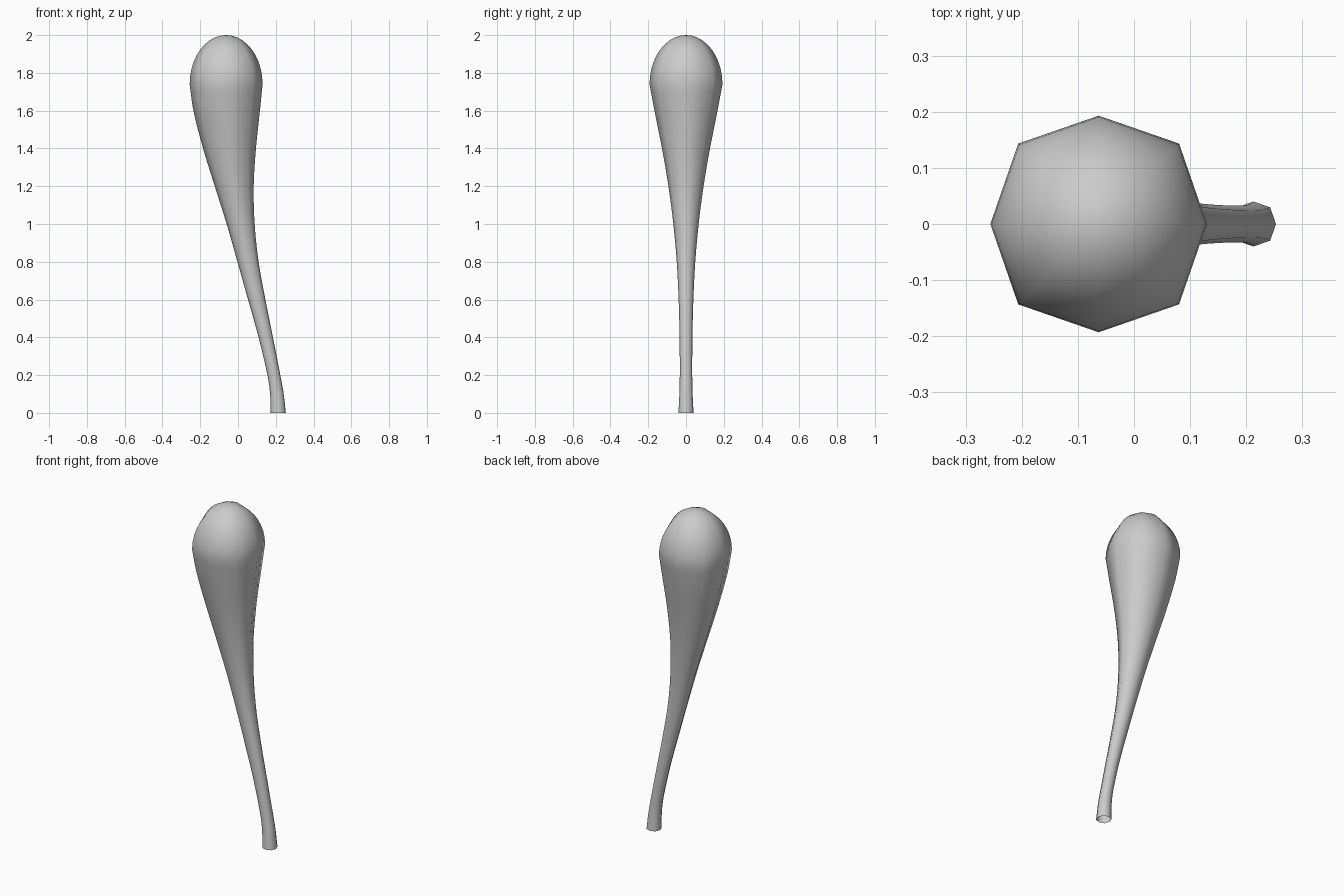
import bpy, bmesh, math

if "Cube" in bpy.data.objects:
    bpy.data.objects.remove(bpy.data.objects["Cube"])

# Profile stations: height, centre x, half-width in x, half-width in y
STATIONS = [
    (0.00, 0.213, 0.040, 0.040), (0.10, 0.206, 0.036, 0.035),
    (0.20, 0.190, 0.034, 0.033), (0.40, 0.147, 0.038, 0.034),
    (0.60, 0.099, 0.046, 0.039), (0.80, 0.053, 0.056, 0.049),
    (1.00, 0.014, 0.074, 0.067), (1.20, -0.020, 0.103, 0.093),
    (1.40, -0.045, 0.140, 0.127), (1.60, -0.060, 0.176, 0.167),
    (1.74, -0.063, 0.193, 0.193),
]
SIDES, STEPS, DOME = 8, 3, 10


def spline(a, b, c, d, t):
    """Smooth step between stations b and c."""
    h = c[0] - b[0]
    out = [b[0] + h * t]
    for i in range(1, 4):
        m0 = (c[i] - a[i]) / max(c[0] - a[0], 1e-6) * h
        m1 = (d[i] - b[i]) / max(d[0] - b[0], 1e-6) * h
        out.append((2*t**3 - 3*t*t + 1) * b[i] + (t**3 - 2*t*t + t) * m0
                   + (3*t*t - 2*t**3) * c[i] + (t**3 - t*t) * m1)
    return out


# Handle and tapering body
rows = []
n = len(STATIONS)
for i in range(n - 1):
    a, d = STATIONS[max(i - 1, 0)], STATIONS[min(i + 2, n - 1)]
    for k in range(STEPS):
        rows.append((*spline(a, STATIONS[i], STATIONS[i + 1], d, k / STEPS), 1.05))

# Rounded head
z0, cx, r, _ = STATIONS[-1]
for k in range(DOME):
    u = k / DOME * math.pi / 2
    w = r * math.cos(u)
    rows.append((z0 + (2 - z0) * math.sin(u), cx, w, w, 1.05 - 0.1 * (k / DOME) ** 2))

bm = bmesh.new()
rings = []
for z, x, rx, ry, diagonal in rows:
    ring = []
    for s in range(SIDES):
        ang = s * math.tau / SIDES
        f = diagonal if s % 2 else 1.0
        ring.append(bm.verts.new((x + rx * f * math.cos(ang), ry * f * math.sin(ang), z)))
    rings.append(ring)
for lo, hi in zip(rings, rings[1:]):
    for s in range(SIDES):
        t = (s + 1) % SIDES
        bm.faces.new((lo[s], lo[t], hi[t], hi[s]))
tip = bm.verts.new((cx, 0, 2))
for s in range(SIDES):
    bm.faces.new((rings[-1][s], rings[-1][(s + 1) % SIDES], tip))
for f in bm.faces:
    f.smooth = True

mesh = bpy.data.meshes.new("club")
bm.to_mesh(mesh)
bm.free()
bpy.context.collection.objects.link(bpy.data.objects.new("club", mesh))
